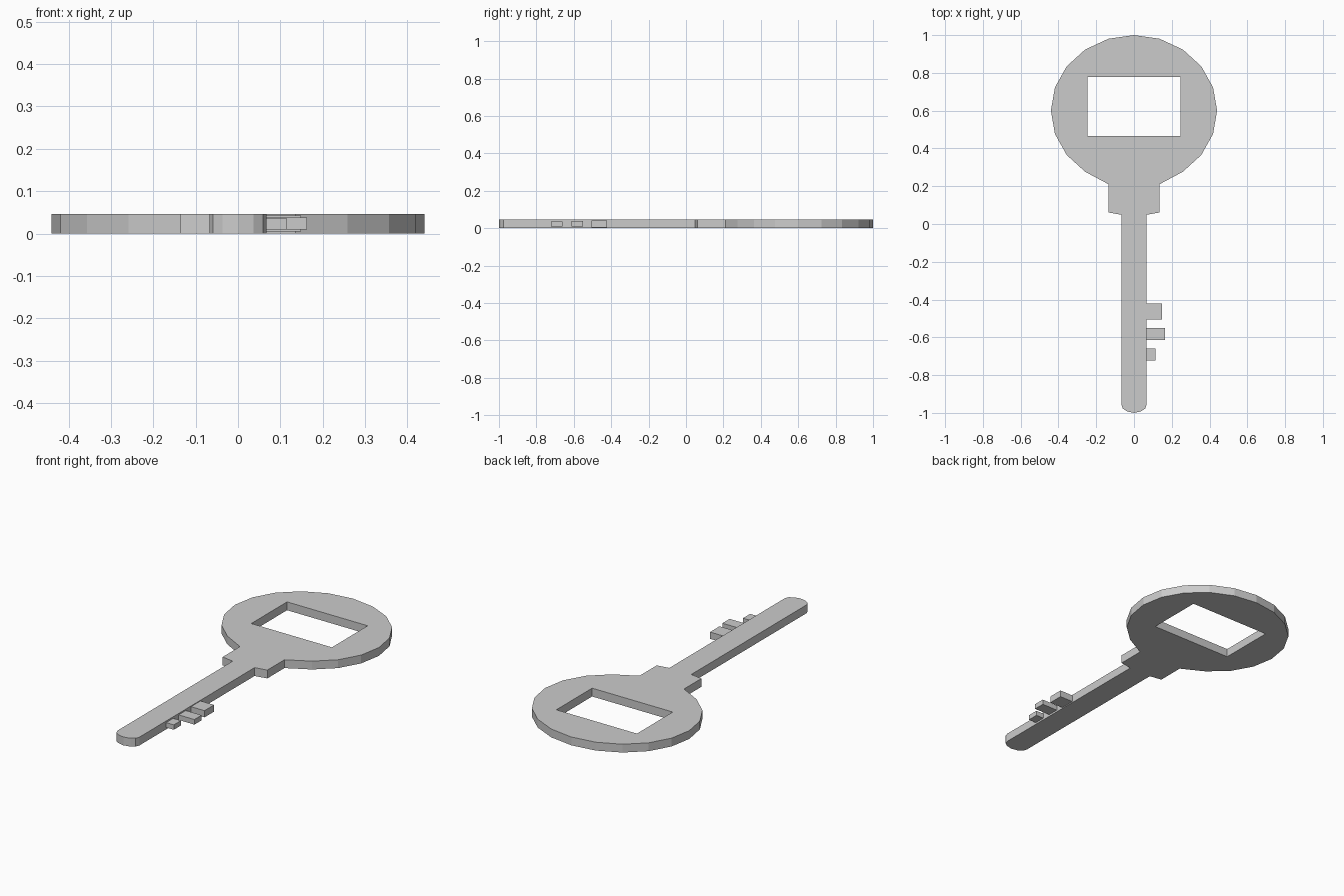
import bpy, bmesh
from math import sin, cos, pi

if "Cube" in bpy.data.objects:
    bpy.data.objects.remove(bpy.data.objects["Cube"])

T = 0.046  # key thickness


def make_object(name, bm):
    bmesh.ops.recalc_face_normals(bm, faces=bm.faces)
    mesh = bpy.data.meshes.new(name)
    bm.to_mesh(mesh)
    bm.free()
    ob = bpy.data.objects.new(name, mesh)
    bpy.context.collection.objects.link(ob)
    return ob


def plate(name, loops, z0, z1):
    """Flat plate from closed outlines; inner outlines become holes."""
    bm = bmesh.new()
    edges = []
    for pts in loops:
        vs = [bm.verts.new((x, y, z0)) for x, y in pts]
        edges += [bm.edges.new((vs[i - 1], vs[i])) for i in range(len(vs))]
    bmesh.ops.triangle_fill(bm, edges=edges, use_beauty=True, normal=(0, 0, 1))
    ext = bmesh.ops.extrude_face_region(bm, geom=bm.faces[:], use_keep_orig=True)
    top = [g for g in ext["geom"] if isinstance(g, bmesh.types.BMVert)]
    bmesh.ops.translate(bm, verts=top, vec=(0, 0, z1 - z0))
    return make_object(name, bm)


def rect(x0, x1, y0, y1):
    return [(x0, y0), (x1, y0), (x1, y1), (x0, y1)]


# Right half of the outline: 20-sided oval bow, collar, shaft, rounded tip
half = [(0.44 * sin(i * pi / 10), 0.6 + 0.4 * cos(i * pi / 10)) for i in range(1, 9)]
half += [(0.136, 0.211), (0.136, 0.061), (0.067, 0.049),
         (0.067, -0.955), (0.059, -0.977), (0.037, -0.992)]
outline = [(0, 1)] + half + [(0, -1)] + [(-x, y) for x, y in reversed(half)]

# Key body with rectangular hole in the bow
plate("key_body", [outline, rect(-0.246, 0.246, 0.467, 0.779)], 0, T)

# Teeth on the right side of the shaft: reach, y range, z range
teeth = [(0.149, -0.505, -0.422, 0.005, 0.042),
         (0.163, -0.613, -0.550, 0.010, 0.038),
         (0.114, -0.722, -0.660, 0.010, 0.037)]
for i, (x, y0, y1, z0, z1) in enumerate(teeth, 1):
    plate(f"tooth_{i}", [rect(0.055, x, y0, y1)], z0, z1)
